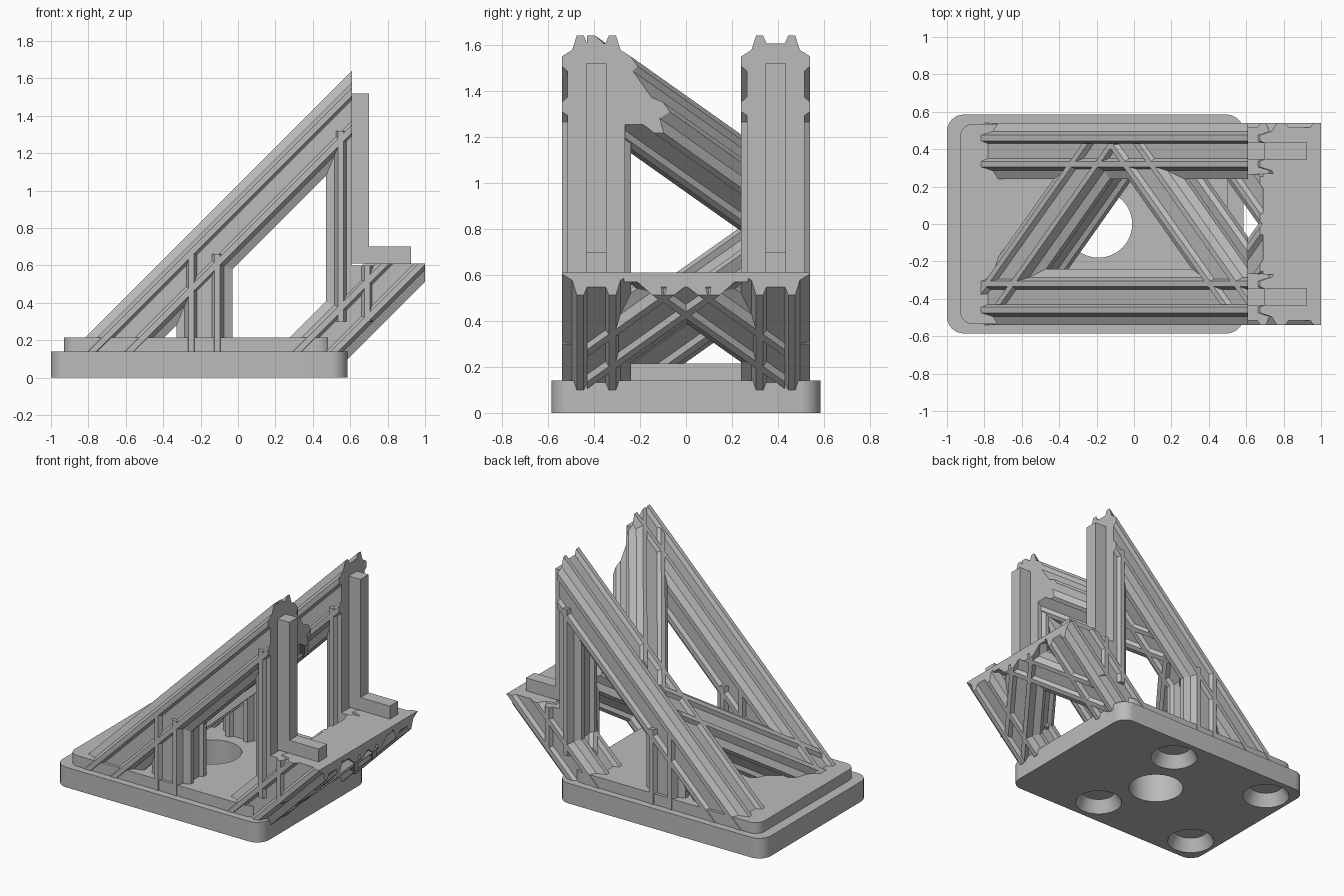
import bpy, bmesh
from math import sqrt
from mathutils import Vector, Matrix

if "Cube" in bpy.data.objects:
    bpy.data.objects.remove(bpy.data.objects["Cube"], do_unlink=True)

grey = bpy.data.materials.new("plain_grey")
grey.use_nodes = True
grey.diffuse_color = (0.5, 0.5, 0.5, 1)
grey.node_tree.nodes["Principled BSDF"].inputs["Base Color"].default_value = grey.diffuse_color

X, Y, Z = Vector((1, 0, 0)), Vector((0, 1, 0)), Vector((0, 0, 1))
UPPER = Vector((-1, 0, 1)).normalized()   # outward normal of the long sloping frame
LOWER = -UPPER                            # outward normal of the short sloping frame
FLOOR = (Z * 0.1, -Z)
WALL = (X * 0.61, X)
SIDES = [(Y * 0.43, Y), (Y * -0.43, -Y)]
SHELF = [(Z * 0.61, Z), (X, X)]


def finish(name, bm):
    bmesh.ops.recalc_face_normals(bm, faces=bm.faces)
    mesh = bpy.data.meshes.new(name)
    bm.to_mesh(mesh)
    bm.free()
    obj = bpy.data.objects.new(name, mesh)
    mesh.materials.append(grey)
    bpy.context.collection.objects.link(obj)
    return obj


def box(name, low, high, radius=0):
    low, high = Vector(low), Vector(high)
    bm = bmesh.new()
    bmesh.ops.create_cube(bm, size=1)
    for v in bm.verts:
        v.co = (low + high) / 2 + v.co * (high - low)
    if radius:
        upright = [e for e in bm.edges if abs(e.verts[0].co.z - e.verts[1].co.z) > 0.01]
        bmesh.ops.bevel(bm, geom=upright, offset=radius, segments=8,
                        profile=0.5, affect='EDGES')
    return finish(name, bm)


# Ribbed square section: twin ridges with a shallow channel on every side
side = [(-0.085, 0.15), (-0.055, 0.15), (-0.04, 0.125), (0.04, 0.125),
        (0.055, 0.15), (0.085, 0.15), (0.105, 0.105)]
section = []
for quarter in range(4):
    section += side
    side = [(b, -a) for a, b in side]


def beam(name, start, end, up, cuts):
    start, end = Vector(start), Vector(end)
    across = (end - start).normalized().cross(up)
    bm = bmesh.new()
    ring = [bm.verts.new(start + across * a + up * b) for a, b in section]
    face = bm.faces.new(ring)
    out = bmesh.ops.extrude_face_region(bm, geom=[face], use_keep_orig=True)
    top = [g for g in out["geom"] if isinstance(g, bmesh.types.BMVert)]
    bmesh.ops.translate(bm, verts=top, vec=end - start)
    # trim flat at each cutting plane and cap the opening
    for point, normal in cuts:
        geom = bm.verts[:] + bm.edges[:] + bm.faces[:]
        bmesh.ops.bisect_plane(bm, geom=geom, plane_co=point, plane_no=normal,
                               clear_outer=True)
        bmesh.ops.holes_fill(bm, edges=[e for e in bm.edges if e.is_boundary])
    return finish(name, bm)


def strut(name, centre, lean, up, cuts):
    half = Vector((0.5, lean * sqrt(0.5), 0.5)) * 0.85
    beam(name, Vector(centre) - half, Vector(centre) + half, up, cuts + SIDES)


# Base slab and raised step, with a through hole and tapered sockets underneath
base = box("base_slab", (-1, -0.585, 0), (0.585, 0.585, 0.14), 0.09)
step = box("base_step", (-0.93, -0.535, 0.14), (0.5, 0.535, 0.215), 0.07)


def drill(targets, x, y, r_low, r_high, z_low, z_high):
    bm = bmesh.new()
    bmesh.ops.create_cone(bm, cap_ends=True, segments=48, radius1=r_low, radius2=r_high,
                          depth=z_high - z_low,
                          matrix=Matrix.Translation((x, y, (z_low + z_high) / 2)))
    cutter = finish("hole_cutter", bm)
    cutter.hide_render = True
    for obj in targets:
        mod = obj.modifiers.new("hole", 'BOOLEAN')
        mod.operation = 'DIFFERENCE'
        mod.solver = 'EXACT'
        mod.object = cutter
        bpy.context.view_layer.objects.active = obj
        bpy.ops.object.modifier_apply(modifier=mod.name)
    bpy.data.objects.remove(cutter, do_unlink=True)


drill([base, step], -0.19, 0, 0.18, 0.18, -0.1, 0.4)
for x in (-0.82, -0.02):
    for y in (-0.39, 0.39):
        drill([base], x, y, 0.155, 0.11, -0.002, 0.085)

# Two matching side frames
for label, y in (("front", -0.39), ("back", 0.39)):
    beam(label + "_long_sloping_beam", (-1.2, y, -0.38), (1, y, 1.82), UPPER, [FLOOR, WALL])
    beam(label + "_short_sloping_beam", (0.1, y, -0.175), (1.4, y, 1.125), LOWER,
         [FLOOR] + SHELF)
    beam(label + "_wall_post", (0.62, y, 0.3), (0.62, y, 1.32), X, [WALL])
    beam(label + "_wall_post_foot", (0.62, y, 0.3), (0.62, y, 0.6), X, [])
    beam(label + "_inner_post", (-0.18, y, 0.1), (-0.18, y, 0.66), X, [])
    box(label + "_bracket_upright", (0.61, y - 0.045, 0.61), (0.7, y + 0.045, 1.52))
    box(label + "_bracket_foot", (0.7, y - 0.045, 0.61), (0.925, y + 0.045, 0.7))

# Diagonal struts tying the frames together
strut("upper_diagonal_strut", (0.35, 0, 1.17), -1, UPPER, [WALL])
strut("low_diagonal_strut", (-0.39, 0, 0.43), 1, UPPER, [FLOOR])
for label, lean in (("left", 1), ("right", -1)):
    strut(label + "_shelf_strut", (0.875, 0, 0.6), lean, LOWER, [FLOOR] + SHELF)

# Shelf web closing the gaps between the crossing struts
box("shelf_web", (0.69, -0.27, 0.57), (1, 0.27, 0.61))

# Smooth the round corners and holes, keep edges sharp
for obj in (base, step):
    bpy.ops.object.select_all(action='DESELECT')
    obj.select_set(True)
    bpy.context.view_layer.objects.active = obj
    bpy.ops.object.shade_smooth_by_angle()
